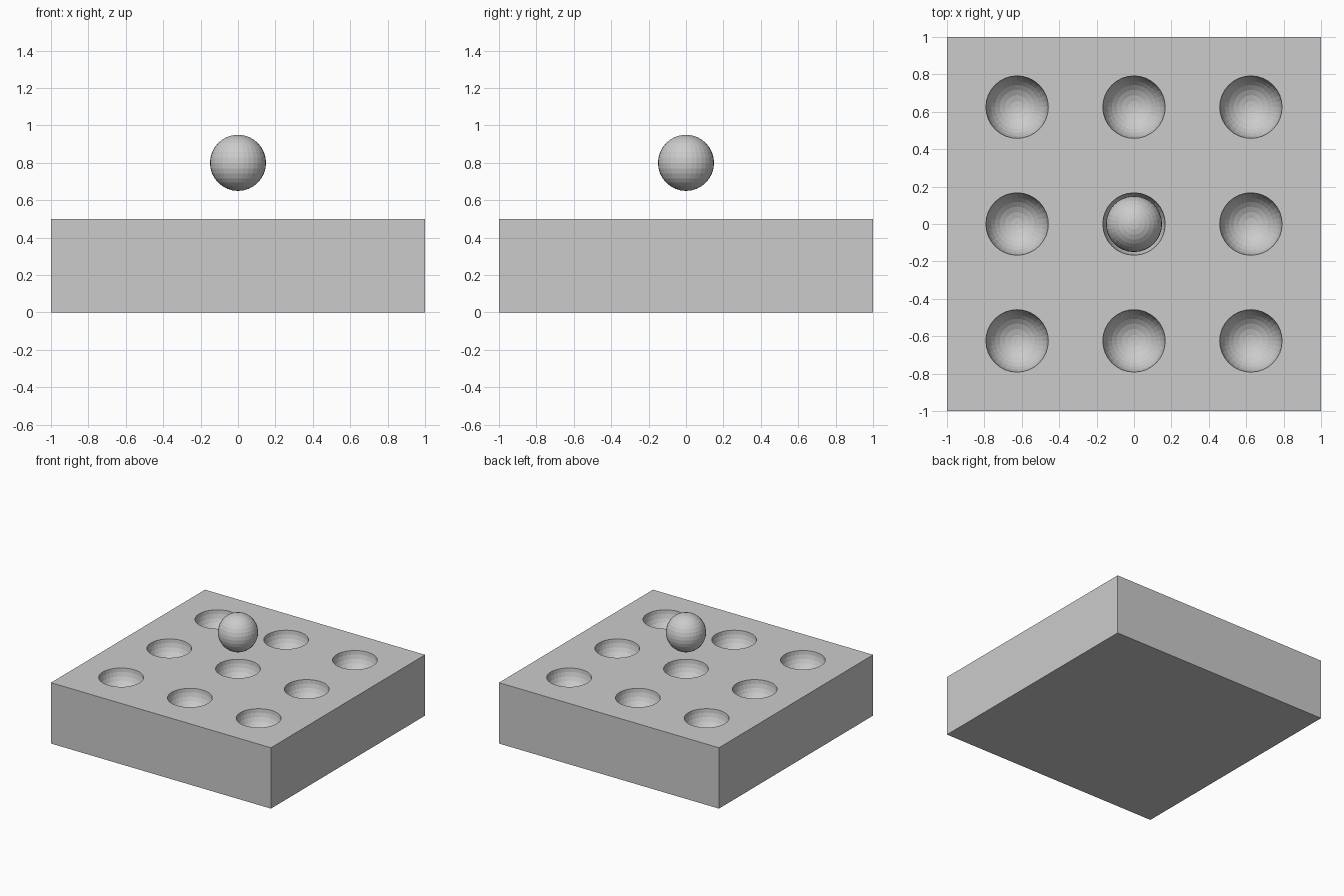
import bpy, bmesh
from mathutils import Matrix

if "Cube" in bpy.data.objects:
    bpy.data.objects.remove(bpy.data.objects["Cube"])

PITCH = 0.625      # spacing of the dimples
DIMPLE_R = 0.167
TOP = 0.5


def make_object(name, bm):
    mesh = bpy.data.meshes.new(name)
    bm.to_mesh(mesh)
    bm.free()
    obj = bpy.data.objects.new(name, mesh)
    bpy.context.collection.objects.link(obj)
    return obj


def add_sphere(bm, location, radius):
    bmesh.ops.create_uvsphere(bm, u_segments=32, v_segments=16, radius=radius,
                              matrix=Matrix.Translation(location))


# Square block
bm = bmesh.new()
bmesh.ops.create_cube(bm, size=1, matrix=Matrix.Translation((0, 0, TOP / 2))
                      @ Matrix.Diagonal((2, 2, TOP, 1)))
block = make_object("block", bm)

# 3 x 3 grid of spherical cutters, a hair above the top so no ring is coplanar
bm = bmesh.new()
for i in (-1, 0, 1):
    for j in (-1, 0, 1):
        add_sphere(bm, (i * PITCH, j * PITCH, TOP + 0.001), DIMPLE_R)
cutter = make_object("dimple_cutter", bm)
cutter.hide_render = True

# Carve the hemispherical dimples
carve = block.modifiers.new("dimples", 'BOOLEAN')
carve.operation = 'DIFFERENCE'
carve.solver = 'EXACT'
carve.object = cutter
bpy.context.view_layer.objects.active = block
bpy.ops.object.modifier_apply(modifier=carve.name)
bpy.data.objects.remove(cutter)

# Ball floating above the middle dimple
bm = bmesh.new()
add_sphere(bm, (0, 0, 0.8), 0.15)
make_object("ball", bm)
